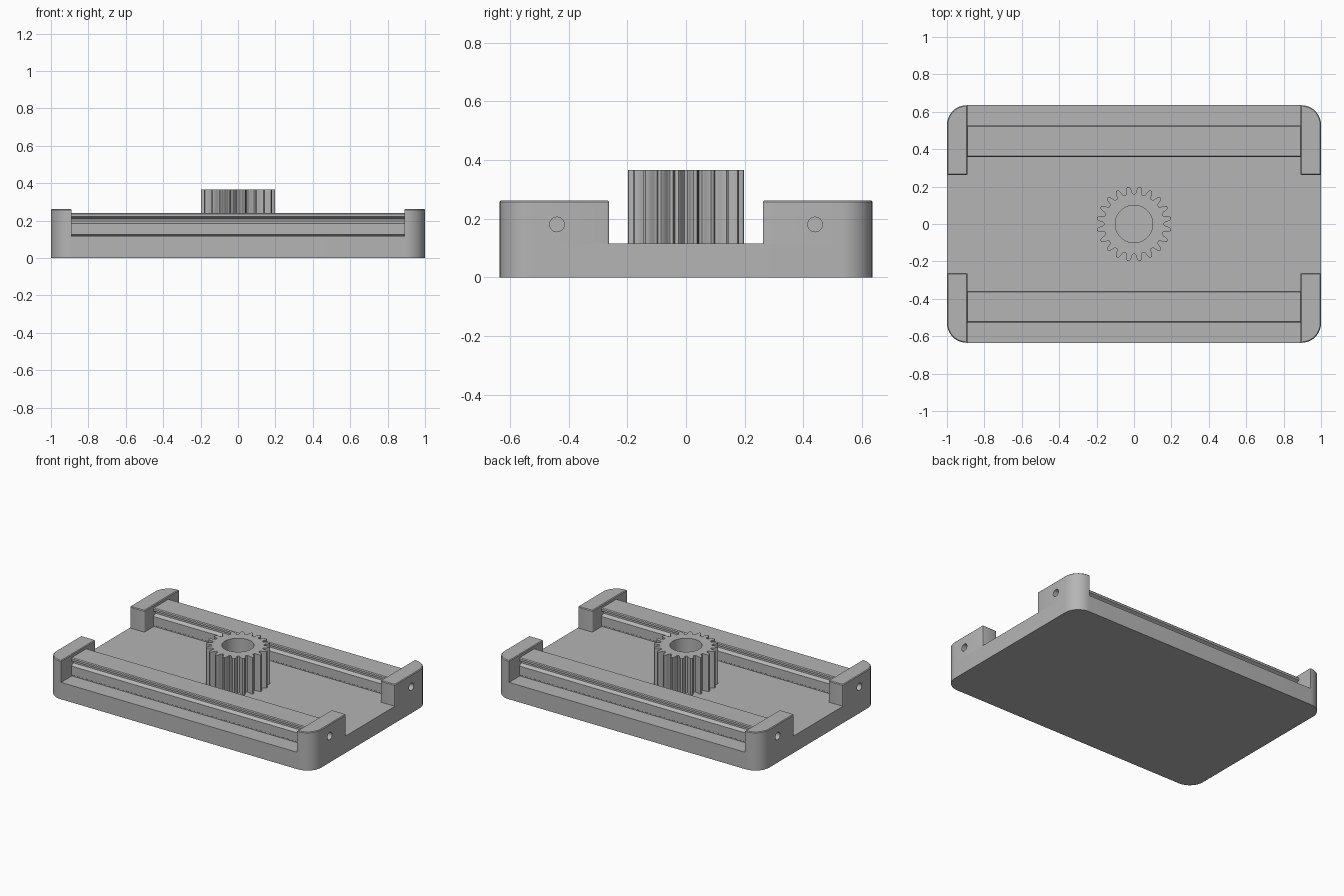
import bpy, bmesh
from math import sin, cos, radians

cube = bpy.data.objects.get("Cube")
if cube:
    bpy.data.objects.remove(cube, do_unlink=True)

grey = bpy.data.materials.new("Mid grey")
grey.use_nodes = True
grey.diffuse_color = (0.46, 0.46, 0.46, 1)
grey.node_tree.nodes["Principled BSDF"].inputs["Base Color"].default_value = (0.46, 0.46, 0.46, 1)

DECK = 0.115          # height of the base plate
HALF_X, HALF_Y = 1.0, 0.635
CORNER = 0.105
RAIL_Y = 0.4425


def finish(name, bm):
    bmesh.ops.recalc_face_normals(bm, faces=bm.faces)
    mesh = bpy.data.meshes.new(name)
    bm.to_mesh(mesh)
    bm.free()
    mesh.materials.append(grey)
    obj = bpy.data.objects.new(name, mesh)
    bpy.context.collection.objects.link(obj)
    return obj


def activate(obj):
    bpy.ops.object.select_all(action="DESELECT")
    obj.select_set(True)
    bpy.context.view_layer.objects.active = obj


def smooth(obj):
    activate(obj)
    bpy.ops.object.shade_smooth_by_angle(angle=radians(30))


def extrude(points, offset):
    """Solid prism from a closed outline of 3D points."""
    bm = bmesh.new()
    face = bm.faces.new([bm.verts.new(p) for p in points])
    top = bmesh.ops.extrude_face_region(bm, geom=[face])["geom"]
    verts = [g for g in top if isinstance(g, bmesh.types.BMVert)]
    bmesh.ops.translate(bm, verts=verts, vec=offset)
    return bm


def arc(cx, cy, r, start, end, steps=12):
    angles = [radians(start + (end - start) * i / steps) for i in range(steps + 1)]
    return [(cx + r * cos(a), cy + r * sin(a)) for a in angles]


def mirror(obj, x, y):
    mod = obj.modifiers.new("Mirror", "MIRROR")
    mod.use_axis = (x, y, False)
    mod.use_mirror_merge = False


# Base plate with rounded corners
outline = []
for i, (sx, sy) in enumerate([(1, 1), (-1, 1), (-1, -1), (1, -1)]):
    outline += arc(sx * (HALF_X - CORNER), sy * (HALF_Y - CORNER), CORNER, 90 * i, 90 * i + 90)
smooth(finish("base_plate", extrude([(x, y, 0) for x, y in outline], (0, 0, DECK))))

# End blocks holding the rails, with softened top edges and a round hole
INNER_X, INNER_Y, TOP, SMALL = 0.89, 0.262, 0.262, 0.008
outline = arc(HALF_X - CORNER, HALF_Y - CORNER, CORNER, 0, 90)
outline += [(INNER_X, HALF_Y)]
outline += arc(INNER_X + SMALL, INNER_Y + SMALL, SMALL, 180, 270, 3)
outline += arc(HALF_X - SMALL, INNER_Y + SMALL, SMALL, 270, 360, 3)
bm = extrude([(x, y, DECK) for x, y in outline], (0, 0, TOP - DECK))
rim = [e for e in bm.edges if all(v.co.z > TOP - 0.001 for v in e.verts)]
bmesh.ops.bevel(bm, geom=rim, offset=0.01, segments=1, affect="EDGES", clamp_overlap=True)
blocks = finish("end_blocks", bm)
drill = finish("hole_cutter", extrude(
    [(0.87, y, z) for y, z in arc(0.44, 0.18, 0.025, 0, 345, 23)], (0.2, 0, 0)))
drill.hide_render = True
cut = blocks.modifiers.new("Hole", "BOOLEAN")
cut.operation = "DIFFERENCE"
cut.solver = "EXACT"
cut.object = drill
activate(blocks)
bpy.ops.object.modifier_apply(modifier=cut.name)
bpy.data.objects.remove(drill, do_unlink=True)
smooth(blocks)
mirror(blocks, True, True)

# Guide rails: chamfered head, V groove along each side, straight foot
half = [(0.077, DECK), (0.077, 0.121), (0.083, 0.125), (0.083, 0.185), (0.06, 0.198),
        (0.06, 0.208), (0.083, 0.221), (0.083, 0.235), (0.078, 0.241)]
section = half + [(-w, z) for w, z in reversed(half)]
rails = finish("guide_rails", extrude(
    [(-INNER_X - 0.002, RAIL_Y + w, z) for w, z in section], (2 * INNER_X + 0.004, 0, 0)))
mirror(rails, False, True)

# Gear with twenty teeth and a round bore
TEETH, BORE, GEAR_TOP = 20, 0.1, 0.365
flank = [(0.161, -7.2), (0.165, -5.9), (0.174, -5.1), (0.184, -4.2), (0.194, -3.0), (0.2, -1.6)]
tooth = flank + [(r, -a) for r, a in reversed(flank)]
step = 360 / TEETH
rim = []
for t in range(TEETH):
    for r, a in tooth:
        ang = radians((t + 0.5) * step + a)
        rim.append((r * cos(ang), r * sin(ang), radians((t + 0.5) * step + a)))
bm = bmesh.new()
rings = []
for z in (DECK, GEAR_TOP):
    outer = [bm.verts.new((x, y, z)) for x, y, a in rim]
    inner = [bm.verts.new((BORE * cos(a), BORE * sin(a), z)) for x, y, a in rim]
    rings.append((outer, inner))
(lo_out, lo_in), (hi_out, hi_in) = rings
for i in range(len(rim)):
    j = (i + 1) % len(rim)
    for a, b in ((lo_out, hi_out), (hi_out, hi_in), (hi_in, lo_in), (lo_in, lo_out)):
        bm.faces.new((a[i], a[j], b[j], b[i]))
smooth(finish("gear", bm))
